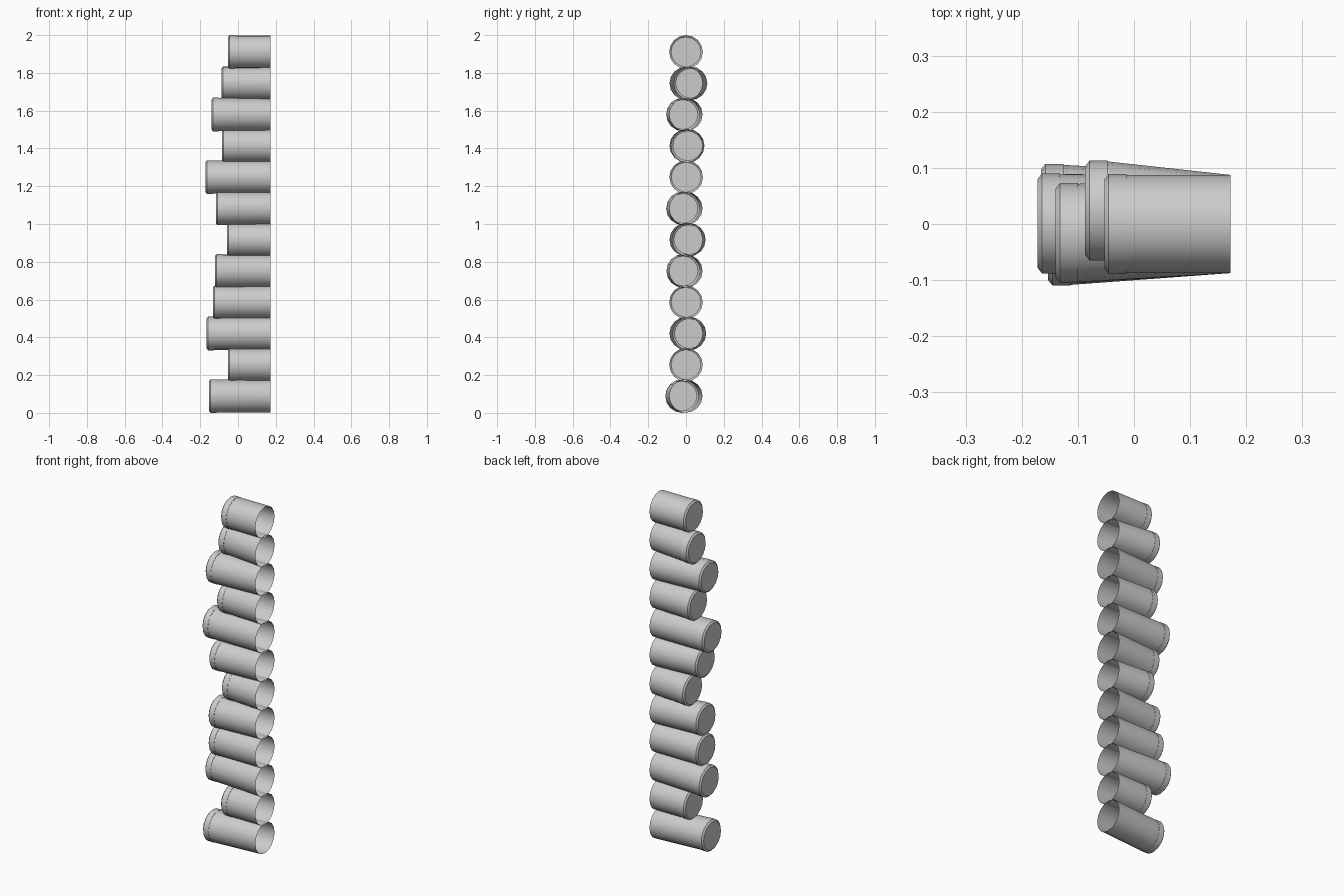
import bpy, bmesh, math

if "Cube" in bpy.data.objects:
    bpy.data.objects.remove(bpy.data.objects["Cube"])

SIDES = 16
OPEN_X = 0.172
PITCH = 0.1656

# far end x and sideways lean of each log, bottom to top
LOGS = [(-0.153, -0.021), (-0.053, 0.0), (-0.166, 0.018), (-0.132, 0.0),
        (-0.122, -0.015), (-0.058, 0.015), (-0.117, -0.016), (-0.172, 0.001),
        (-0.085, 0.009), (-0.140, -0.016), (-0.087, 0.024), (-0.053, 0.0)]


def ring(bm, x, y, z, r):
    return [bm.verts.new((x, y + r * math.cos(a), z + r * math.sin(a)))
            for a in (2 * math.pi * i / SIDES for i in range(SIDES))]


def make_log(name, end, lean, z):
    bm = bmesh.new()
    # open mouth, leaning body, straight collar, bevelled edge, flat cap
    sections = [(OPEN_X, 0.0, 0.0875), (end + 0.04, lean, 0.0875),
                (end + 0.04, lean, 0.089), (end + 0.008, lean, 0.089),
                (end, lean, 0.079)]
    rings = [ring(bm, x, y, z, r) for x, y, r in sections]
    for a, b in zip(rings, rings[1:]):
        for i in range(SIDES):
            j = (i + 1) % SIDES
            bm.faces.new((a[i], a[j], b[j], b[i]))
    bm.faces.new(rings[-1])
    bm.normal_update()
    # the cap must face outward, towards -x
    cap = max(bm.faces, key=lambda f: len(f.verts))
    bmesh.ops.recalc_face_normals(bm, faces=bm.faces)
    bm.normal_update()
    if cap.normal.x > 0:
        bmesh.ops.reverse_faces(bm, faces=bm.faces)
    mesh = bpy.data.meshes.new(name)
    bm.to_mesh(mesh)
    bm.free()
    obj = bpy.data.objects.new(name, mesh)
    bpy.context.collection.objects.link(obj)
    bpy.ops.object.select_all(action='DESELECT')
    obj.select_set(True)
    bpy.context.view_layer.objects.active = obj
    bpy.ops.object.shade_smooth_by_angle(angle=math.radians(30))


# column of stacked log ends
for n, (end, lean) in enumerate(LOGS):
    make_log(f"log_{n + 1}", end, lean, 0.089 + n * PITCH)
